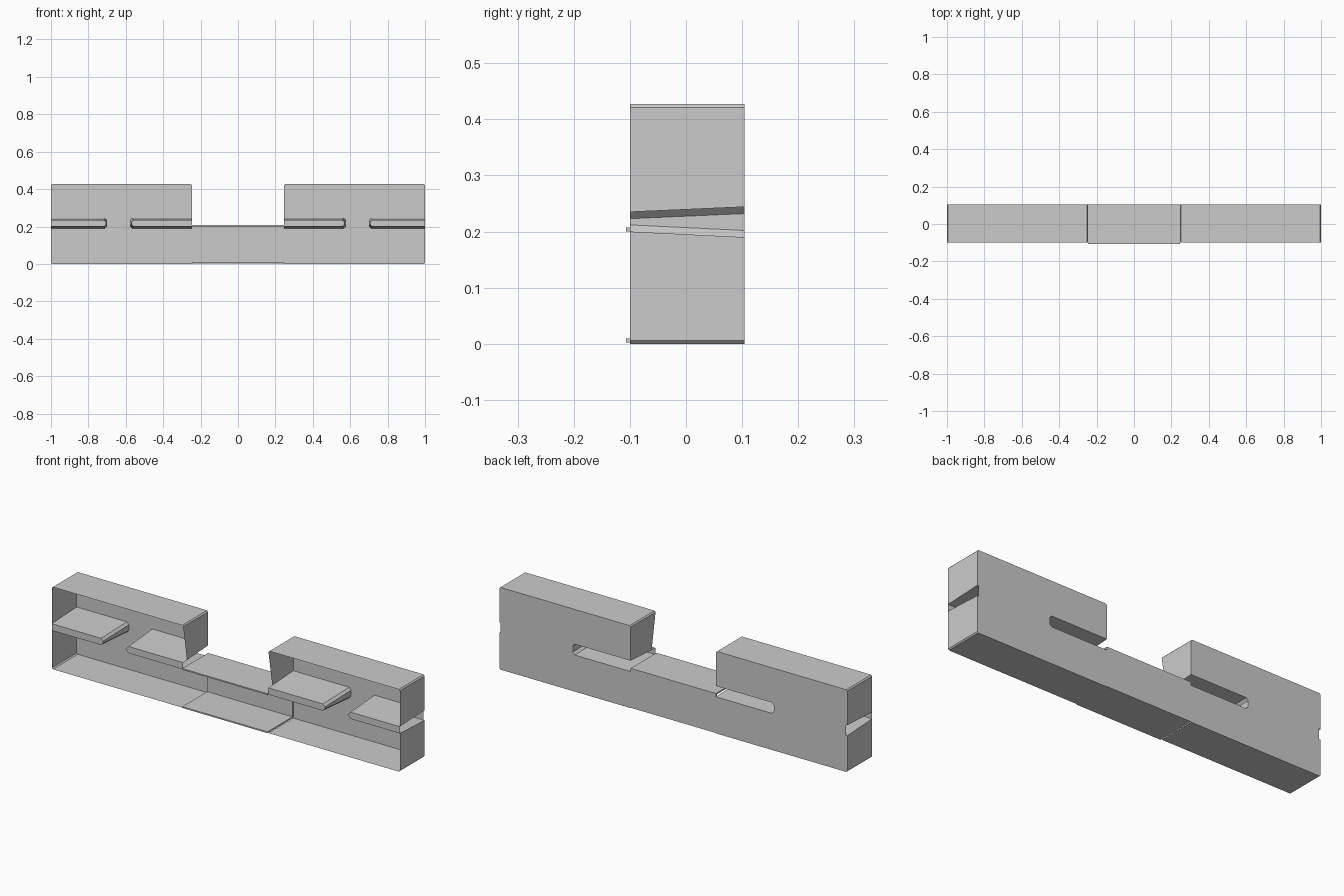
import bpy, bmesh

if "Cube" in bpy.data.objects:
    bpy.data.objects.remove(bpy.data.objects["Cube"])

YF, YB = -0.1, 0.104      # open front plane, closed back plane


def strip(bm, front, back):
    """Wall of quads between a front and a back polyline."""
    f = [bm.verts.new(p) for p in front]
    b = [bm.verts.new(p) for p in back]
    for i in range(len(f) - 1):
        bm.faces.new((f[i], f[i + 1], b[i + 1], b[i]))


def plate(bm, pts, y):
    bm.faces.new([bm.verts.new((x, y, z)) for x, z in pts])


def at(pts, y):
    return [(x, y, z) for x, z in pts]


def slot(x_open, x_end, z0, z1, c=0.012):
    """Slot outline, open at x_open and with clipped corners at x_end."""
    s = c if x_open > x_end else -c
    return [(x_open, z0), (x_end + s, z0), (x_end, z0 + c),
            (x_end, z1 - c), (x_end + s, z1), (x_open, z1)]


def finish(name, bm):
    bmesh.ops.remove_doubles(bm, verts=bm.verts, dist=0.0005)
    bmesh.ops.recalc_face_normals(bm, faces=bm.faces)
    me = bpy.data.meshes.new(name)
    bm.to_mesh(me)
    bm.free()
    ob = bpy.data.objects.new(name, me)
    bpy.context.collection.objects.link(ob)
    return ob


X0, X1, H = 0.245, 1.0, 0.427
C = 0.006                 # small corner clip
bm = bmesh.new()

# Slot outlines, tapering from the back to the front
outer_f, outer_b = slot(X1, 0.705, 0.2, 0.235), slot(X1, 0.70, 0.19, 0.244)
inner_f, inner_b = slot(X0, 0.57, 0.2, 0.235), slot(X0, 0.578, 0.19, 0.246)

# Perimeter walls: floor and lower end, upper end and top
low = [(X0, 0), (X1 - C, 0), (X1, C)]
top = [(X1, H - C), (X1 - C, H), (X0 + C, H), (X0, H - C)]
strip(bm, at(low + [(X1, 0.2)], YF), at(low + [(X1, 0.19)], YB))
strip(bm, at([(X1, 0.235)] + top, YF), at([(X1, 0.244)] + top, YB))
# Inner end wall, its front edge leaning back towards the bottom
strip(bm, [(X0, YF, H - C), (X0, -0.068, 0.237)],
      [(X0, YB, H - C), (X0, YB, 0.246)])

# Slot walls and their front caps
for f, b in ((outer_f, outer_b), (inner_f, inner_b)):
    strip(bm, at(f, YF), at(b, YB))
    plate(bm, f, YF)

# Back wall, covering the outer slot and open at the inner slot
notch = [(X1, 0.19), (X1 - 0.008, 0.19), (X1 - 0.008, 0.244), (X1, 0.244)]
plate(bm, low + notch + top + inner_b[::-1], YB)
shell = finish("tray_shells", bm)
mirror = shell.modifiers.new("mirror", 'MIRROR')
mirror.use_mirror_merge = False

# Middle bridge: U-shaped sheet joining the two shells
t = 0.007
profile = [(-0.107, 0.002), (YB, 0.002), (YB, 0.207), (-0.107, 0.207),
           (-0.107, 0.207 - t), (YB - t, 0.207 - t), (YB - t, 0.002 + t),
           (-0.107, 0.002 + t)]
bm = bmesh.new()
face = bm.faces.new([bm.verts.new((-X0, y, z)) for y, z in profile])
ext = bmesh.ops.extrude_face_region(bm, geom=[face], use_keep_orig=True)
bmesh.ops.translate(bm, vec=(2 * X0, 0, 0),
                    verts=[g for g in ext["geom"]
                           if isinstance(g, bmesh.types.BMVert)])
finish("middle_bridge", bm)
